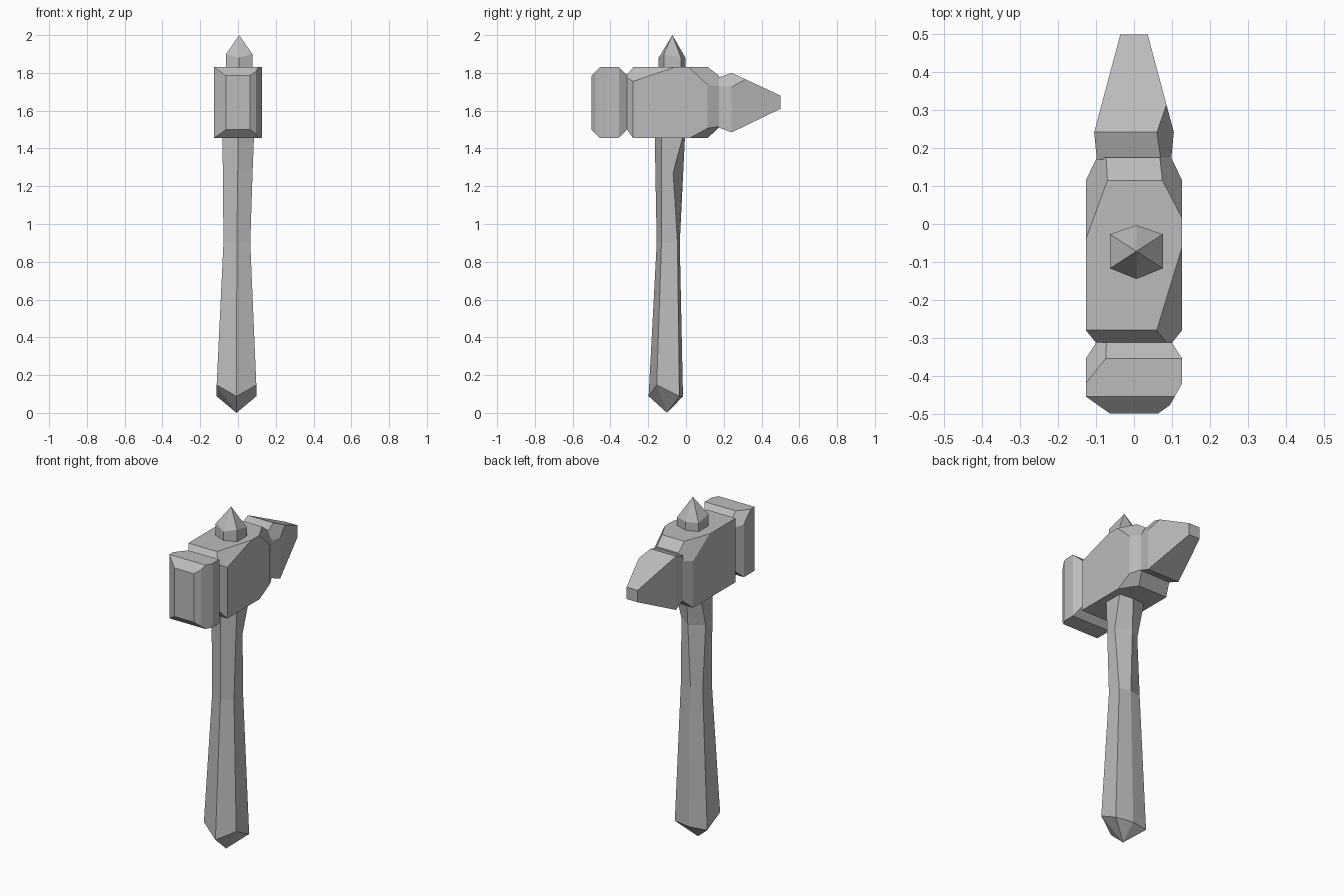
import bpy, bmesh
from mathutils import Vector

cube = bpy.data.objects.get("Cube")
if cube:
    bpy.data.objects.remove(cube, do_unlink=True)

stone = bpy.data.materials.new("stone grey")
stone.use_nodes = True
grey = (0.5, 0.5, 0.5, 1)
stone.diffuse_color = grey
stone.node_tree.nodes["Principled BSDF"].inputs["Base Color"].default_value = grey


def finish(name, bm):
    bmesh.ops.recalc_face_normals(bm, faces=bm.faces)
    mesh = bpy.data.meshes.new(name)
    bm.to_mesh(mesh)
    bm.free()
    mesh.materials.append(stone)
    bpy.context.collection.objects.link(bpy.data.objects.new(name, mesh))


def loft(rings):
    """Skin a row of rings; a ring of one point makes a tip."""
    bm = bmesh.new()
    loops = [[bm.verts.new(p) for p in r] for r in rings]
    for a, b in zip(loops, loops[1:]):
        n = max(len(a), len(b))
        for i in range(n):
            j = (i + 1) % n
            if len(a) == 1:
                bm.faces.new((a[0], b[i], b[j]))
            elif len(b) == 1:
                bm.faces.new((a[i], a[j], b[0]))
            else:
                bm.faces.new((a[i], a[j], b[j], b[i]))
    for end in (loops[0], loops[-1]):
        if len(end) > 2:
            bm.faces.new(end)
    return bm


def block(name, sections, chips):
    """Convex stone block from (y, half width, bottom, top), with corners chipped off."""
    bm = loft([[(-w, y, lo), (w, y, lo), (w, y, hi), (-w, y, hi)]
               for y, w, lo, hi in sections])
    centre = sum((v.co for v in bm.verts), Vector()) / len(bm.verts)
    for a, b, c in chips:
        a, b, c = Vector(a), Vector(b), Vector(c)
        normal = (b - a).cross(c - a).normalized()
        if normal.dot(a - centre) < 0:
            normal = -normal
        bmesh.ops.bisect_plane(bm, geom=bm.verts[:] + bm.edges[:] + bm.faces[:],
                               dist=1e-5, plane_co=a, plane_no=normal, clear_outer=True)
        bmesh.ops.holes_fill(bm, edges=[e for e in bm.edges if e.is_boundary], sides=0)
    finish(name, bm)


def hexagon(z, left, right, front, side_front, side_back, back, rise=0):
    """Six-sided ring with a ridge at front and back; rise lifts the front corners."""
    mid = (left + right) / 2
    return [(mid, front, z), (right, side_front, z + rise), (right, side_back, z),
            (mid, back, z), (left, side_back, z), (left, side_front, z + rise)]


W, LO, HI = 0.127, 1.455, 1.83

# Striking face of the head
block("striking_face",
      [(-0.5, 0.063, 1.5, 1.785), (-0.455, W, LO, HI),
       (-0.355, W, LO, HI), (-0.313, 0.1, 1.5, 1.79)],
      [((-W, -0.42, HI), (-0.08, -0.362, HI), (-W, -0.36, 1.77)),
       ((W, -0.42, 1.59), (0.095, -0.477, 1.51), (0.095, -0.477, 1.68))])

# Middle of the head
block("head_body",
      [(-0.313, 0.1, 1.5, 1.79), (-0.28, W, LO, HI),
       (0.115, W, LO, HI), (0.175, 0.098, 1.512, 1.785)],
      [((W, -0.06, HI), (0.06, -0.28, HI), (W, -0.28, 1.755)),
       ((W, 0.015, HI), (0.08, 0.105, HI), (W, 0.11, 1.74)),
       ((-W, -0.04, HI), (-0.07, 0.115, HI), (-W, 0.115, 1.73)),
       ((W, 0.02, LO), (W, 0.12, 1.51), (0.06, 0.12, LO))])

# Tapered back of the head
block("peen",
      [(0.17, 0.098, 1.512, 1.775), (0.242, 0.105, 1.485, 1.8),
       (0.5, 0.036, 1.61, 1.68)],
      [((0.06, 0.235, 1.8), (0.098, 0.175, 1.73), (0.086, 0.31, 1.765))])

# Handle
finish("handle", loft([
    [(-0.008, -0.1, 0)],
    hexagon(0.088, -0.113, 0.097, -0.198, -0.155, -0.035, -0.016, 0.06),
    hexagon(0.9, -0.077, 0.065, -0.155, -0.13, -0.045, -0.033),
    hexagon(1.27, -0.08, 0.077, -0.162, -0.13, -0.068, -0.015),
    hexagon(1.47, -0.083, 0.085, -0.165, -0.13, -0.014, -0.005),
    hexagon(1.6, -0.083, 0.085, -0.165, -0.13, -0.014, -0.005)]))

# Spike on top of the head
finish("top_spike", loft([
    hexagon(1.75, -0.063, 0.076, -0.145, -0.117, -0.027, -0.003),
    hexagon(1.88, -0.063, 0.076, -0.145, -0.117, -0.027, -0.003, 0.02),
    [(0.006, -0.072, 2)]]))
